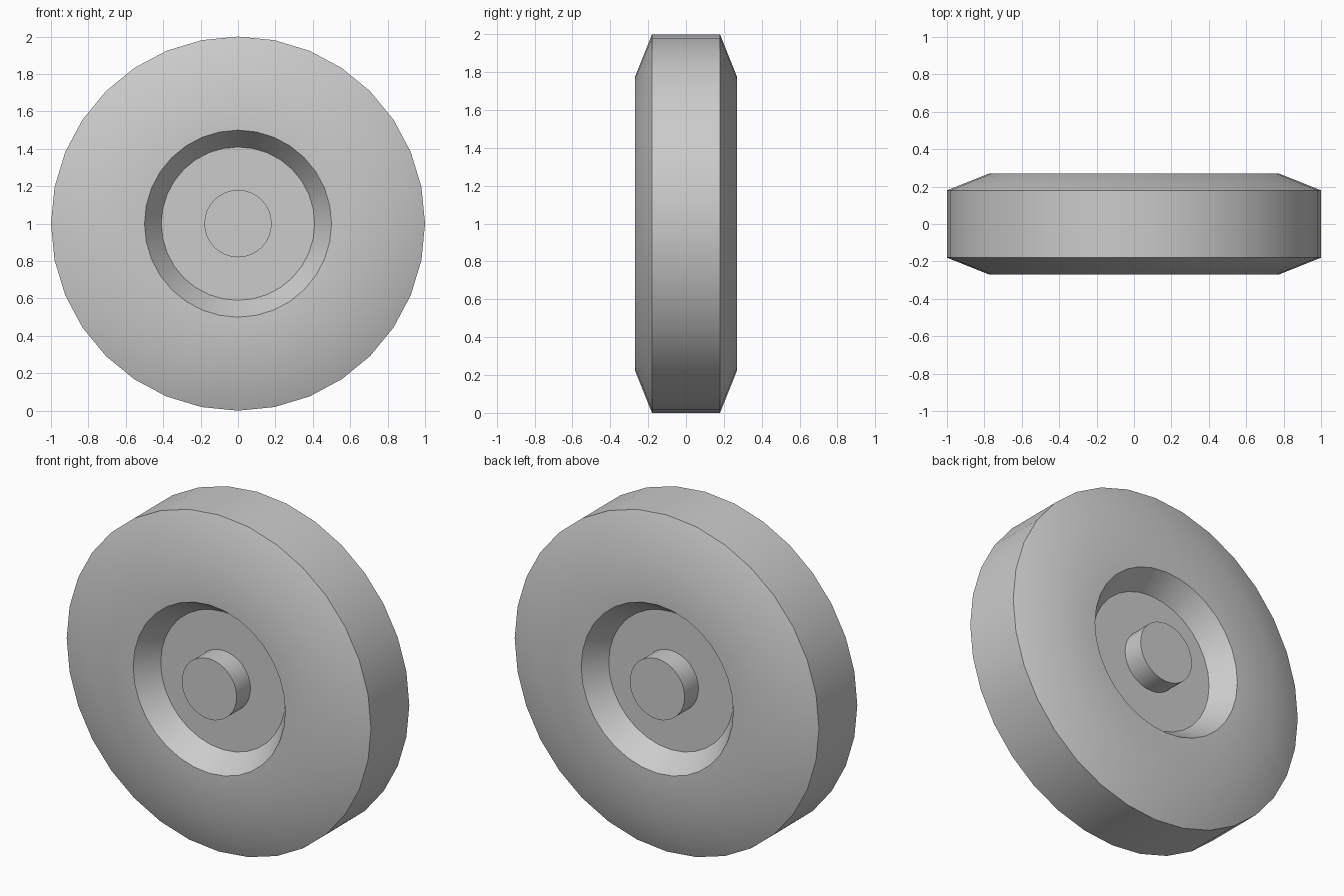
import bpy, bmesh, math
from mathutils import Vector, Matrix

SEGMENTS = 32
AXLE = Vector((0, 0, 1))

if "Cube" in bpy.data.objects:
    bpy.data.objects.remove(bpy.data.objects["Cube"], do_unlink=True)

grey = bpy.data.materials.new("plain_grey")
grey.use_nodes = True
colour = (0.6, 0.6, 0.6, 1)
grey.diffuse_color = colour
grey.node_tree.nodes["Principled BSDF"].inputs["Base Color"].default_value = colour


def lathe(name, half_profile):
    """Spin (radius, y) points, mirrored to the front, around the y axis."""
    profile = half_profile + [(r, -y) for r, y in reversed(half_profile)]
    bm = bmesh.new()
    verts = [bm.verts.new((r, y, 0)) for r, y in profile]
    edges = [bm.edges.new(pair) for pair in zip(verts, verts[1:])]
    bmesh.ops.spin(bm, geom=verts + edges, cent=(0, 0, 0), axis=(0, 1, 0),
                   angle=math.tau, steps=SEGMENTS, use_merge=True)
    bmesh.ops.remove_doubles(bm, verts=bm.verts, dist=0.0001)
    # Close the two flat ends
    bmesh.ops.holes_fill(bm, edges=[e for e in bm.edges if e.is_boundary], sides=0)
    bmesh.ops.recalc_face_normals(bm, faces=bm.faces)
    bmesh.ops.transform(bm, matrix=Matrix.Translation(AXLE), verts=bm.verts)
    mesh = bpy.data.meshes.new(name)
    bm.to_mesh(mesh)
    bm.free()
    mesh.materials.append(grey)
    obj = bpy.data.objects.new(name, mesh)
    bpy.context.collection.objects.link(obj)
    bpy.ops.object.select_all(action="DESELECT")
    obj.select_set(True)
    bpy.context.view_layer.objects.active = obj
    bpy.ops.object.shade_smooth_by_angle(angle=math.radians(30))
    return obj


# Wheel: recessed disc, sloped recess wall, flat side, chamfer, tread
lathe("wheel", [(0.41, 0.14), (0.5, 0.27), (0.775, 0.27), (1.0, 0.18)])

# Hub: pin through both recesses, flush with the sides
lathe("hub", [(0.18, 0.27)])
